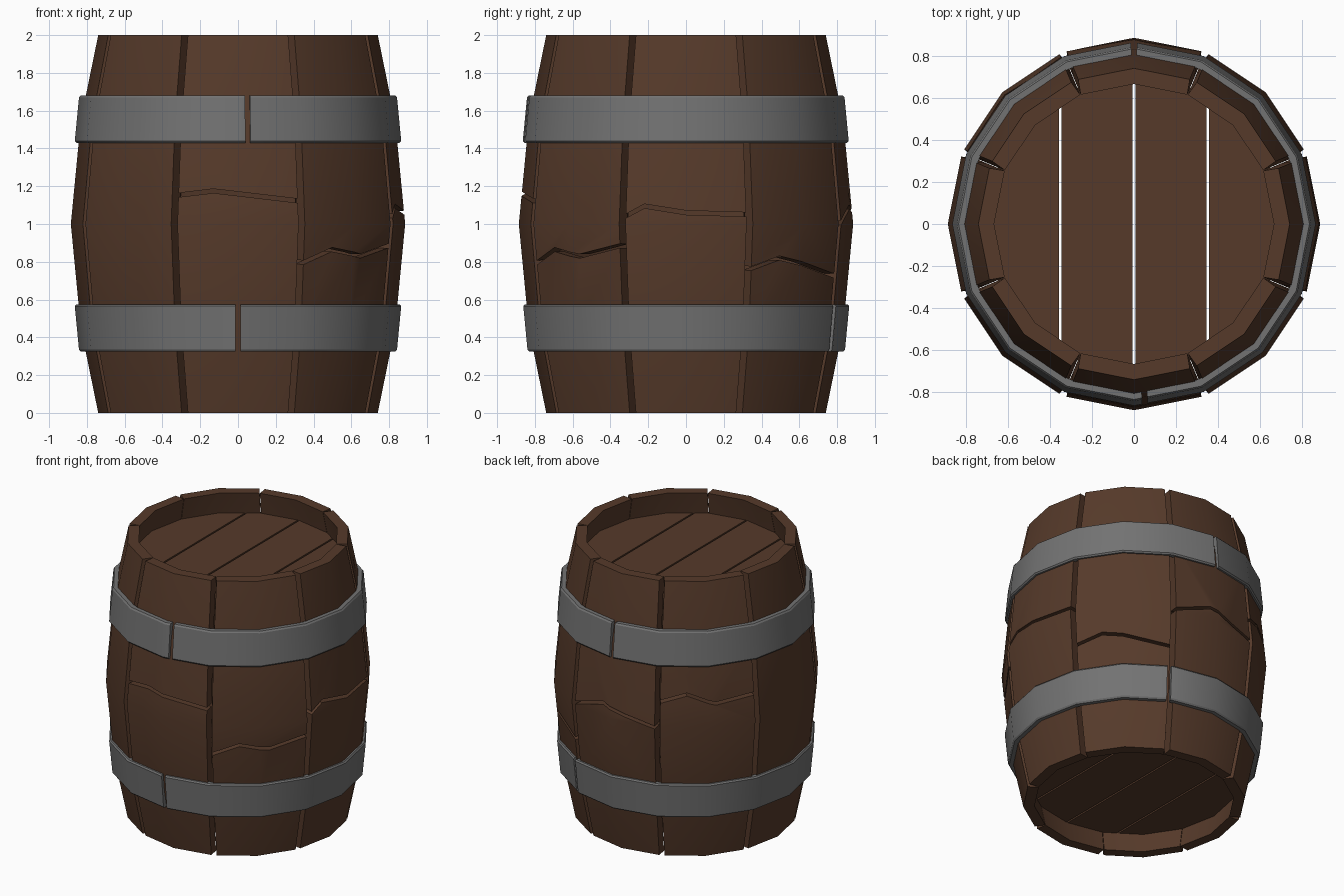
import bpy, bmesh, math
from mathutils import Vector

if "Cube" in bpy.data.objects:
    bpy.data.objects.remove(bpy.data.objects["Cube"])

STEP = math.radians(22.5)          # the barrel is a 16-sided ring of 8 staves
PROFILE = [(0.74, 0), (0.832, 0.45), (0.885, 1), (0.832, 1.55), (0.74, 2)]


def material(name, rgb):
    m = bpy.data.materials.new(name)
    m.diffuse_color = (*rgb, 1)
    m.use_nodes = True
    m.node_tree.nodes["Principled BSDF"].inputs["Base Color"].default_value = m.diffuse_color
    return m


WOOD = material("brown wood", (0.092, 0.042, 0.023))
IRON = material("grey iron", (0.17, 0.17, 0.17))


def on_ring(a, r, z):
    """Point at angle a on a 16-gon whose corners have radius r."""
    k = r * math.cos(STEP / 2) / math.cos((a % STEP) - STEP / 2)
    return Vector((k * math.cos(a), k * math.sin(a), z))


def make(name, bm, mat):
    bmesh.ops.recalc_face_normals(bm, faces=bm.faces)
    me = bpy.data.meshes.new(name)
    bm.to_mesh(me)
    bm.free()
    ob = bpy.data.objects.new(name, me)
    bpy.context.collection.objects.link(ob)
    if mat:
        me.materials.append(mat)
    return ob


def loft(name, loops, mat):
    """Skin closed loops of points one after another and cap both ends."""
    bm = bmesh.new()
    rings = [[bm.verts.new(p) for p in loop] for loop in loops]
    n = len(rings[0])
    for a, b in zip(rings, rings[1:]):
        for i in range(n):
            j = (i + 1) % n
            bm.faces.new((a[i], a[j], b[j], b[i]))
    bm.faces.new(rings[0])
    bm.faces.new(rings[-1])
    return make(name, bm, mat)


def select_only(ob):
    bpy.ops.object.select_all(action='DESELECT')
    ob.select_set(True)
    bpy.context.view_layer.objects.active = ob


def smooth(ob):
    select_only(ob)
    bpy.ops.object.shade_smooth_by_angle(angle=math.radians(30))


# Zigzag cracks: stave direction in degrees -> (sideways, height) points
CRACKS = {
    270: [(-0.34, 1.15), (-0.13, 1.175), (0.34, 1.12)],
    315: [(-0.34, 0.785), (-0.14, 0.865), (0.06, 0.83), (0.34, 0.89)],
    0: [(-0.34, 1.03), (-0.22, 1.095), (0.0, 1.06), (0.34, 1.05)],
    45: [(-0.34, 0.755), (-0.14, 0.82), (0.34, 0.72)],
    90: [(-0.34, 1.0), (-0.06, 1.09), (0.11, 1.04), (0.34, 0.99)],
    135: [(-0.34, 1.17), (-0.14, 1.23), (0.05, 1.16), (0.34, 1.19)],
}


def crack(ob, c, pts):
    w = 0.011
    pts = [(-0.42, pts[0][1])] + pts + [(0.42, pts[-1][1])]
    outline = [(t, z - w) for t, z in pts] + [(t, z + w) for t, z in pts[::-1]]
    out = Vector((math.cos(c), math.sin(c), 0))
    side = Vector((-math.sin(c), math.cos(c), 0))
    cutter = loft("crack_cutter", [[out * r + side * t + Vector((0, 0, z))
                                    for t, z in outline] for r in (0.6, 1.0)], None)
    cutter.hide_render = True
    mod = ob.modifiers.new("crack", 'BOOLEAN')
    mod.operation = 'DIFFERENCE'
    mod.solver = 'EXACT'
    mod.object = cutter
    select_only(ob)
    bpy.ops.object.modifier_apply(modifier=mod.name)
    bpy.data.objects.remove(cutter)


# Staves with wedge-shaped gaps between them: (sideways gap, depth) of the section
for k in range(8):
    c = math.radians(45 * k)
    loops = []
    for r, z in PROFILE:
        half = [(0.018, 0), (0.0015, 0.075)]
        right = [(STEP - g / r, d) for g, d in half]
        left = [(-a, d) for a, d in right[::-1]]
        section = [(0, 0)] + right + [(0, 0.075)] + left
        loops.append([on_ring(c + a, r - d, z) for a, d in section])
    ob = loft(f"stave_{k + 1}", loops, WOOD)
    if 45 * k in CRACKS:
        crack(ob, c, CRACKS[45 * k])
    smooth(ob)

# Iron hoops, each in two pieces with a narrow gap at the given angles
LOWER = [(0.80, 0.325), (0.834, 0.325), (0.842, 0.336),
         (0.864, 0.565), (0.856, 0.575), (0.825, 0.575)]
UPPER = [(r, 2.005 - z) for r, z in LOWER]
for label, section, cuts in (("lower", LOWER, (-90, 66)), ("upper", UPPER, (-86.5, 90))):
    for n, (a0, a1) in enumerate((cuts, (cuts[1], cuts[0] + 360))):
        a0, a1 = math.radians(a0 + 0.9), math.radians(a1 - 0.9)
        corners = [i * STEP for i in range(-8, 32) if a0 + 0.01 < i * STEP < a1 - 0.01]
        loops = [[on_ring(a, r, z) for r, z in section] for a in [a0] + corners + [a1]]
        smooth(loft(f"{label}_hoop_{n + 1}", loops, IRON))

# Lids of four planks each, with thin slits between them
for label, z0, z1 in (("bottom", 0.15, 0.21), ("top", 1.78, 1.84)):
    for n in range(4):
        x0, x1 = -0.698 + 0.35 * n, -0.352 + 0.35 * n
        x0, x1 = (-1 if n == 0 else x0 + 0.004), (1 if n == 3 else x1 - 0.004)
        ob = loft(f"{label}_lid_plank_{n + 1}",
                  [[on_ring(i * STEP, 0.7, z) for i in range(16)] for z in (z0, z1)], WOOD)
        bm = bmesh.new()
        bm.from_mesh(ob.data)
        for x, sign in ((x0, -1), (x1, 1)):
            cut = bmesh.ops.bisect_plane(bm, geom=bm.verts[:] + bm.edges[:] + bm.faces[:],
                                         plane_co=(x, 0, 0), plane_no=(sign, 0, 0),
                                         clear_outer=True)
            edges = [e for e in cut["geom_cut"] if isinstance(e, bmesh.types.BMEdge)]
            if edges:
                bmesh.ops.contextual_create(bm, geom=edges)
        bmesh.ops.recalc_face_normals(bm, faces=bm.faces)
        bm.to_mesh(ob.data)
        bm.free()
